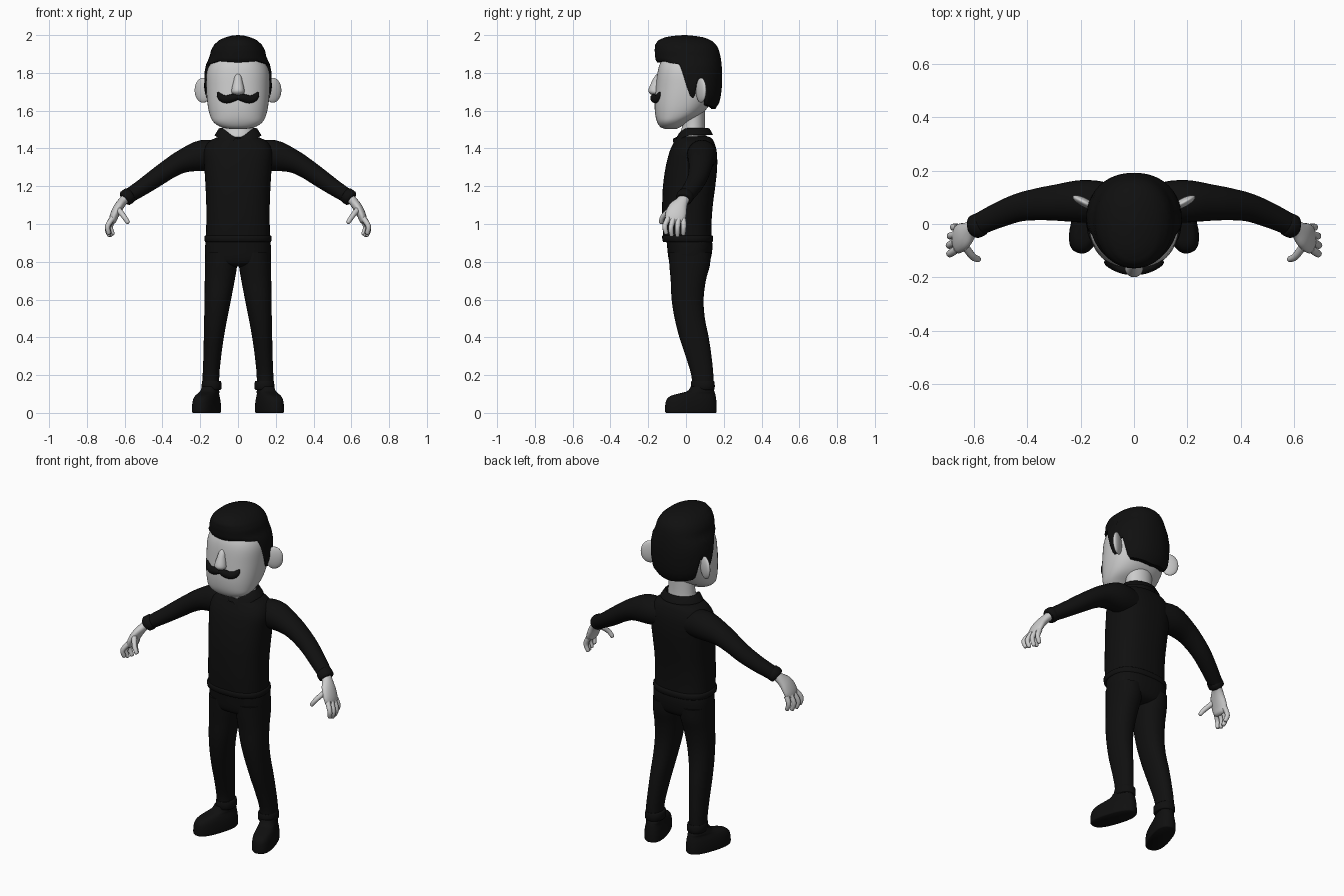
import bpy, bmesh, math
from mathutils import Vector, Matrix


def material(name, c):
    m = bpy.data.materials.new(name)
    m.diffuse_color = (c, c, c, 1)
    return m


SKIN = material("pale_grey_skin", 0.6)
BLACK = material("black", 0.005)


def finish(name, bm, mat, mirror=False):
    bmesh.ops.recalc_face_normals(bm, faces=bm.faces)
    me = bpy.data.meshes.new(name)
    bm.to_mesh(me)
    bm.free()
    me.materials.append(mat)
    ob = bpy.data.objects.new(name, me)
    bpy.context.collection.objects.link(ob)
    bpy.context.view_layer.objects.active = ob
    ob.select_set(True)
    bpy.ops.object.shade_smooth_by_angle(angle=math.radians(50))
    ob.select_set(False)
    if mirror:
        ob.modifiers.new("mirror", "MIRROR")
    return ob


def spline(keys, steps):
    """Catmull-Rom interpolation of equal-length tuples."""
    out = []
    for i in range(len(keys) - 1):
        p = [keys[max(0, min(len(keys) - 1, i + k))] for k in (-1, 0, 1, 2)]
        for s in range(steps):
            t = s / steps
            out.append([0.5 * (2 * b + (c - a) * t + (2 * a - 5 * b + 4 * c - d) * t * t
                               + (3 * b - a - 3 * c + d) * t ** 3)
                        for a, b, c, d in zip(*p)])
    return out + [list(keys[-1])]


def superellipse(a, e):
    c, s = math.cos(a), math.sin(a)
    return (math.copysign(abs(s) ** (2 / e), s), math.copysign(abs(c) ** (2 / e), c))


def skin_rings(rings, caps=True):
    bm = bmesh.new()
    vs = [[bm.verts.new(p) for p in r] for r in rings]
    n = len(vs[0])
    for a, b in zip(vs, vs[1:]):
        for i in range(n):
            bm.faces.new((a[i], a[(i + 1) % n], b[(i + 1) % n], b[i]))
    if caps:
        bm.faces.new(vs[0])
        bm.faces.new(vs[-1])
    return bm


def stack(name, keys, mat, e=2.0, n=32, steps=4, mirror=False, place=None):
    """Horizontal sections: (z, centre x, half width, front y, back y)."""
    rings = []
    for z, cx, rx, yf, yb in spline(keys, steps):
        ring = []
        for i in range(n):
            u, v = superellipse(2 * math.pi * i / n, e)
            ring.append(Vector((cx + rx * u, (yf + yb) / 2 - (yb - yf) / 2 * v, z)))
        rings.append([place @ p for p in ring] if place else ring)
    return finish(name, skin_rings(rings), mat, mirror)


def tube(name, keys, mat, n=20, steps=4, mirror=True):
    """Sections across a path: (x, y, z, radius along y, other radius)."""
    pts = spline(keys, steps)
    rings = []
    for i, k in enumerate(pts):
        t = Vector(pts[min(i + 1, len(pts) - 1)][:3]) - Vector(pts[max(i - 1, 0)][:3])
        t.normalize()
        u = Vector((0, 1, 0))
        u = (u - t * u.dot(t)).normalized()
        v = t.cross(u)
        rings.append([Vector(k[:3]) + u * k[3] * math.cos(a) + v * k[4] * math.sin(a)
                      for a in (2 * math.pi * j / n for j in range(n))])
    return finish(name, skin_rings(rings), mat, mirror)


def interp(keys, x):
    for a, b in zip(keys, keys[1:]):
        if x <= b[0]:
            t = (x - a[0]) / (b[0] - a[0])
            return [p + (q - p) * t for p, q in zip(a[1:], b[1:])]
    return list(keys[-1][1:])


# Head, neck and nose
stack("head", [(1.503, 0, .04, -.11, -.05), (1.513, 0, .09, -.135, -.03),
               (1.54, 0, .13, -.153, .01), (1.58, 0, .15, -.163, .08),
               (1.64, 0, .162, -.166, .13), (1.72, 0, .168, -.16, .16),
               (1.8, 0, .166, -.151, .165), (1.85, 0, .148, -.137, .16),
               (1.89, 0, .11, -.11, .13), (1.93, 0, .06, -.05, .08)], SKIN, e=2.3, n=48)
stack("neck", [(1.4, 0, .09, -.035, .11), (1.46, 0, .088, -.04, .105),
               (1.52, 0, .08, -.02, .1), (1.62, 0, .08, -.02, .1)], SKIN)
stack("nose", [(1.683, 0, .014, -.18, -.13), (1.692, 0, .031, -.193, -.13),
               (1.71, 0, .034, -.199, -.13), (1.75, 0, .025, -.183, -.13),
               (1.78, 0, .018, -.167, -.13), (1.795, 0, .008, -.154, -.13)], SKIN, n=20)

# Ears: flat discs swept backwards
bm = bmesh.new()
M = (Matrix.Translation((.185, .08, 1.708)) @ Matrix.Rotation(math.radians(28), 4, 'Z')
     @ Matrix.Diagonal((.05, .017, .066, 1)))
bmesh.ops.create_uvsphere(bm, u_segments=24, v_segments=14, radius=1, matrix=M)
finish("ear", bm, SKIN, True)

# Moustache with curled tips
tube("moustache", [(0, -.17, 1.672, .016, .013), (.03, -.17, 1.667, .019, .021),
                   (.06, -.162, 1.66, .018, .021), (.085, -.151, 1.667, .016, .019),
                   (.1, -.143, 1.684, .012, .013), (.106, -.14, 1.698, .004, .004)], BLACK)

# Hair: a cap whose lower edge follows the hairline
hairline = [(0, 1.855), (40, 1.863), (55, 1.853), (74, 1.845), (91, 1.67), (98, 1.665),
            (102, 1.75), (115, 1.75), (124, 1.63), (180, 1.61)]
form = [(1.6, .135, -.12, .155), (1.65, .168, -.14, .18), (1.72, .179, -.15, .19),
        (1.8, .178, -.152, .192), (1.85, .168, -.156, .188), (1.88, .151, -.163, .184),
        (1.92, .143, -.166, .175), (1.95, .126, -.163, .16), (1.975, .097, -.145, .13),
        (1.99, .062, -.105, .085), (1.997, .032, -.06, .04), (2.0, .004, -.012, -.004)]
COLS, ROWS = 120, 20
rings = [[] for _ in range(ROWS + 2)]
for i in range(COLS):
    a = 2 * math.pi * i / COLS
    u, v = superellipse(a, 2.15)
    deg = math.degrees(a)
    zb = interp(hairline, min(deg, 360 - deg))[0]
    for r in range(-1, ROWS + 1):
        z = zb + (2.0 - zb) * math.sin(max(r, 0) / ROWS * math.pi / 2)
        rx, yf, yb = interp(form, z)
        s = .8 if r < 0 else (.97 if r == 0 else 1)
        rings[r + 1].append(Vector((rx * u * s, (yf + yb) / 2 - (yb - yf) / 2 * v * s, z)))
finish("hair", skin_rings(rings), BLACK)

# Sweater body and hem band
stack("sweater", [(.905, 0, .17, -.118, .135), (1.0, 0, .168, -.125, .135),
                  (1.1, 0, .168, -.126, .142), (1.2, 0, .172, -.122, .155),
                  (1.3, 0, .178, -.108, .165), (1.38, 0, .182, -.088, .163),
                  (1.43, 0, .16, -.065, .15), (1.455, 0, .12, -.05, .135),
                  (1.465, 0, .08, -.03, .11)], BLACK, e=2.5, n=48)
stack("sweater_hem", [(.905, 0, .17, -.117, .136), (.91, 0, .177, -.124, .143),
                      (.935, 0, .177, -.126, .143), (.94, 0, .168, -.12, .135)],
      BLACK, e=2.5, n=48, steps=2)

# Folded collar, dipping to a V at the front
rings = [[], [], [], []]
for i in range(48):
    a = 2 * math.pi * i / 48
    f = max(0, math.cos(a))
    top = 1.508 - .05 * f ** 4
    low = 1.47 - .05 * f ** 2 + (.03 if f > .985 else 0)
    for ring, (rx, ry, z) in zip(rings, ((.086, .072, top - .04), (.094, .08, top),
                                         (.102, .088, top - .003), (.124, .107, low))):
        ring.append(Vector((rx * math.sin(a), .037 - ry * math.cos(a), z)))
finish("collar", skin_rings(rings, caps=False), BLACK)

# Sleeves and cuffs
tube("sleeve", [(.1, .08, 1.36, .075, .075), (.19, .085, 1.362, .08, .082),
                (.29, .08, 1.333, .068, .062), (.36, .074, 1.295, .06, .053),
                (.43, .062, 1.247, .053, .049), (.51, .032, 1.192, .047, .043),
                (.595, -.008, 1.138, .04, .037)], BLACK, n=28)
tube("sleeve_cuff", [(.568, .002, 1.156, .034, .033), (.573, 0, 1.153, .044, .042),
                     (.597, -.011, 1.136, .044, .042), (.602, -.013, 1.132, .034, .033)],
     BLACK, n=28, steps=2)

# Hands
tube("palm", [(.585, -.005, 1.145, .03, .025), (.61, -.02, 1.12, .033, .024),
              (.635, -.043, 1.085, .05, .025), (.655, -.055, 1.045, .055, .023),
              (.664, -.055, 1.015, .048, .019), (.667, -.055, 1.003, .03, .01)], SKIN)
fingers = [("index_finger", (.664, -.094, 1.03), (.69, -.112, .99), (.685, -.105, .953)),
           ("middle_finger", (.67, -.068, 1.025), (.692, -.08, .98), (.683, -.076, .942)),
           ("ring_finger", (.667, -.04, 1.025), (.688, -.045, .98), (.676, -.045, .94)),
           ("little_finger", (.66, -.014, 1.025), (.676, -.012, .985), (.664, -.014, .948)),
           ("thumb", (.632, -.085, 1.075), (.604, -.122, 1.04), (.584, -.132, 1.01))]
for name, a, b, c in fingers:
    a, b, c = Vector(a), Vector(b), Vector(c)
    d = (c - b).normalized()
    path = [(a, .015), (b, .0135), (c, .0115), (c + d * .007, .007), (c + d * .009, .001)]
    tube(name, [(*p, r, r) for p, r in path], SKIN, n=12, steps=3)

# Trousers: hips, legs and turn-ups
stack("trouser_hips", [(.775, 0, .12, -.05, .085), (.79, 0, .155, -.08, .115),
                       (.82, 0, .172, -.093, .132), (.88, 0, .174, -.1, .14),
                       (.93, 0, .168, -.105, .135)], BLACK, e=2.5, n=48)
stack("trouser_leg", [(.85, .088, .085, -.092, .132), (.78, .09, .085, -.088, .126),
                      (.7, .097, .079, -.081, .105), (.6, .107, .07, -.076, .093),
                      (.5, .118, .061, -.06, .1), (.4, .128, .053, -.035, .12),
                      (.3, .136, .047, -.002, .135), (.2, .143, .044, .028, .145),
                      (.12, .143, .045, .034, .147)], BLACK, e=2.2, mirror=True)
stack("trouser_turn_up", [(.122, .14, .044, .036, .144), (.127, .14, .052, .028, .152),
                          (.165, .14, .051, .027, .151), (.17, .141, .044, .032, .145)],
      BLACK, e=2.2, steps=2, mirror=True)

# Shoes, toes turned outwards
place = Matrix.Translation((.166, .028, 0)) @ Matrix.Rotation(math.radians(18), 4, 'Z')
stack("shoe", [(0, 0, .056, -.138, .134), (.008, 0, .06, -.143, .138),
               (.04, 0, .06, -.142, .138), (.07, 0, .056, -.135, .136),
               (.09, 0, .05, -.112, .133), (.102, 0, .046, -.07, .13),
               (.115, 0, .045, -.02, .125), (.14, 0, .038, .0, .11)],
      BLACK, e=2.5, mirror=True, place=place)
